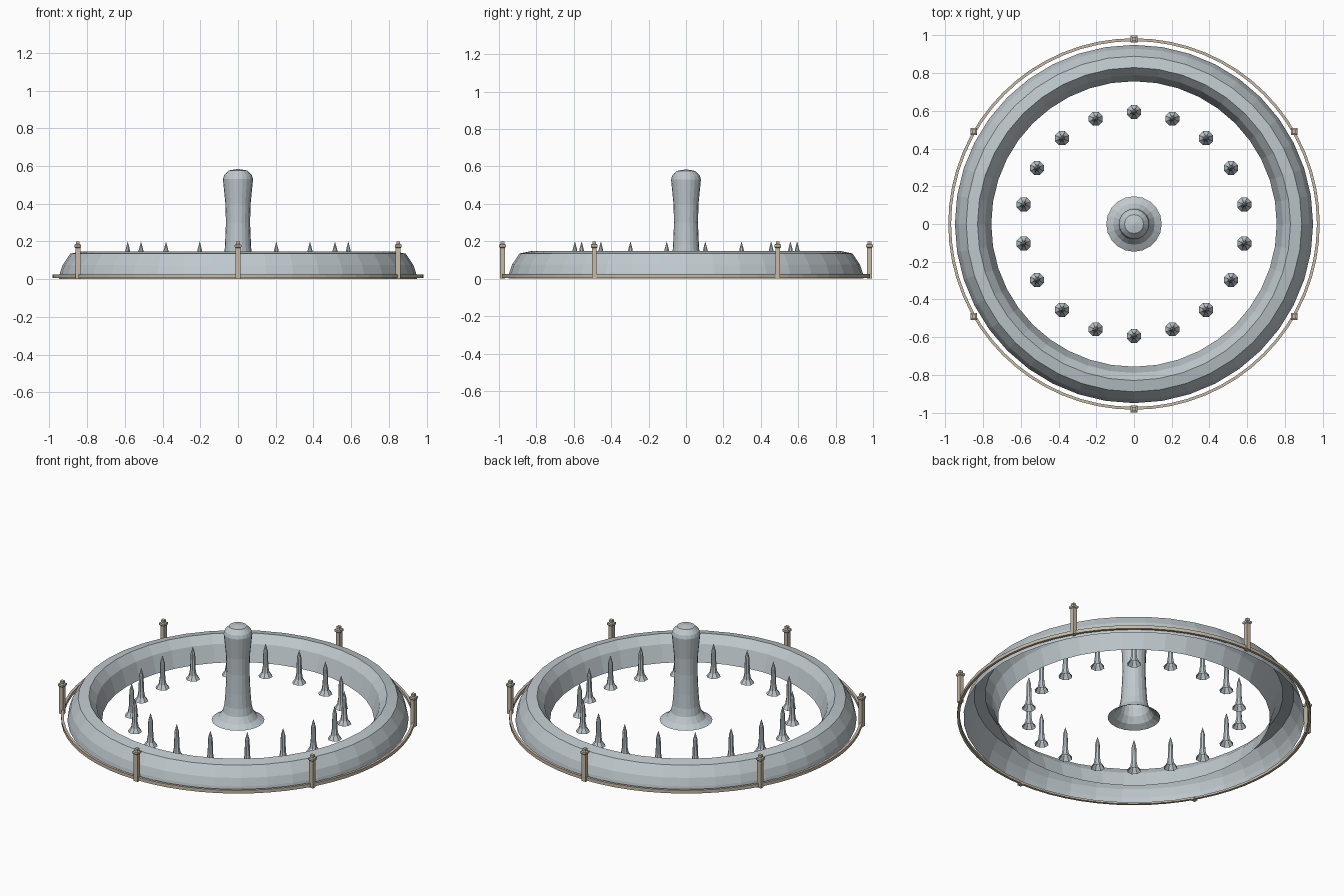
import bpy
import math

if "Cube" in bpy.data.objects:
    bpy.data.objects.remove(bpy.data.objects["Cube"], do_unlink=True)


def material(name, color):
    m = bpy.data.materials.new(name)
    m.use_nodes = True
    m.diffuse_color = (*color, 1)
    m.node_tree.nodes["Principled BSDF"].inputs["Base Color"].default_value = (*color, 1)
    return m


STONE = material("pale blue grey stone", (0.52, 0.58, 0.61))
BRASS = material("warm beige metal", (0.57, 0.49, 0.38))


def lathe(name, profile, sides, mat, at=(0, 0, 0), closed=False, turn=0.0):
    """Revolve (radius, height) points round z; a zero radius makes a tip."""
    verts, rows, faces = [], [], []
    for r, z in profile:
        n = sides if r > 0 else 1
        start = len(verts)
        rows.append([start + i % n for i in range(sides + 1)])
        for i in range(n):
            a = turn + math.tau * i / sides
            verts.append((r * math.cos(a), r * math.sin(a), z))
    pairs = list(zip(rows, rows[1:]))
    if closed:
        pairs.append((rows[-1], rows[0]))
    for low, high in pairs:
        for i in range(sides):
            loop = [low[i], low[i + 1], high[i + 1], high[i]]
            faces.append(list(dict.fromkeys(loop)))
    mesh = bpy.data.meshes.new(name)
    mesh.from_pydata(verts, [], faces)
    mesh.materials.append(mat)
    ob = bpy.data.objects.new(name, mesh)
    ob.location = at
    bpy.context.collection.objects.link(ob)
    return ob


# Basin rim, a hollow shell open underneath
lathe("basin_rim", [(0.95, 0), (0.945, 0.03), (0.93, 0.075), (0.89, 0.135),
                    (0.83, 0.147), (0.79, 0.10), (0.757, 0)], 40, STONE)

# Central column with flared open foot and domed top
lathe("centre_column", [(0.147, 0), (0.11, 0.02), (0.085, 0.055), (0.075, 0.1),
                        (0.069, 0.18), (0.064, 0.3), (0.067, 0.4), (0.08, 0.53),
                        (0.074, 0.55), (0.05, 0.576), (0, 0.585)], 20, STONE)

# Ring of pointed water jets
for i in range(18):
    a = math.pi / 2 + math.tau * i / 18
    lathe(f"jet_{i + 1}", [(0.04, 0), (0.022, 0.025), (0.016, 0.06),
                           (0.013, 0.155), (0, 0.2)], 8, STONE,
          (0.594 * math.cos(a), 0.594 * math.sin(a), 0), turn=math.pi / 8)

# Outer rail
lathe("outer_rail", [(0.985, 0.005), (0.985, 0.025), (0.97, 0.025), (0.97, 0.005)],
      64, BRASS, closed=True)

# Square rail posts with cap and knob
HALF = math.sqrt(2)
POST = [(0, 0), (0.013, 0), (0.013, 0.165), (0.018, 0.17), (0.018, 0.182),
        (0.01, 0.186), (0.01, 0.2), (0, 0.2)]
for i in range(6):
    a = math.pi / 2 + math.tau * i / 6
    lathe(f"rail_post_{i + 1}", [(r * HALF, z) for r, z in POST], 4, BRASS,
          (0.981 * math.cos(a), 0.981 * math.sin(a), 0), turn=math.pi / 4)
